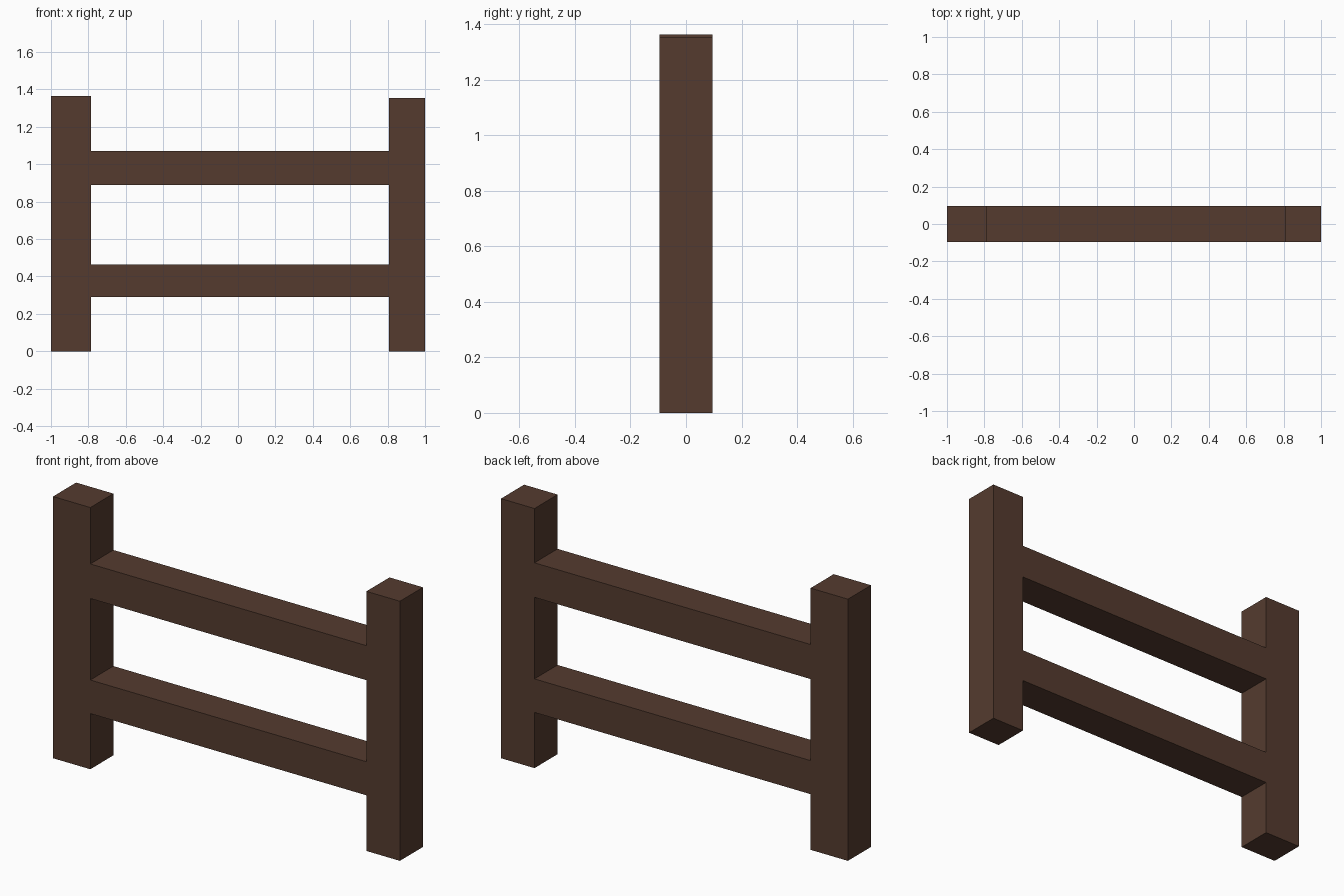
import bpy, bmesh

if "Cube" in bpy.data.objects:
    bpy.data.objects.remove(bpy.data.objects["Cube"])

HALF_DEPTH = 0.095
LEFT = (-1.0, -0.785)
RIGHT = (0.807, 1.0)
LEVELS = [0.0, 0.29, 0.465, 0.89, 1.07]   # undersides and tops of both rails

wood = bpy.data.materials.new("dark_brown_wood")
wood.diffuse_color = (0.09, 0.044, 0.028, 1)
wood.use_nodes = True
wood.node_tree.nodes["Principled BSDF"].inputs["Base Color"].default_value = wood.diffuse_color

bm = bmesh.new()


def panel(x, z0, z1):
    """Front-facing rectangle of the fence outline."""
    corners = [(x[0], z0), (x[1], z0), (x[1], z1), (x[0], z1)]
    bm.faces.new([bm.verts.new((cx, -HALF_DEPTH, cz)) for cx, cz in corners])


# Posts, split at the rail heights so the joints are flush and welded
for x, top in ((LEFT, 1.364), (RIGHT, 1.353)):
    zs = LEVELS + [top]
    for z0, z1 in zip(zs, zs[1:]):
        panel(x, z0, z1)

# Two rails between the posts
for i in (1, 3):
    panel((LEFT[1], RIGHT[0]), LEVELS[i], LEVELS[i + 1])

# Weld and extrude the outline to full depth
bmesh.ops.remove_doubles(bm, verts=bm.verts[:], dist=0.0001)
ext = bmesh.ops.extrude_face_region(bm, geom=bm.faces[:], use_keep_orig=True)
moved = [v for v in ext["geom"] if isinstance(v, bmesh.types.BMVert)]
bmesh.ops.translate(bm, verts=moved, vec=(0, 2 * HALF_DEPTH, 0))
bmesh.ops.recalc_face_normals(bm, faces=bm.faces[:])

mesh = bpy.data.meshes.new("fence_section")
bm.to_mesh(mesh)
bm.free()
mesh.materials.append(wood)
fence = bpy.data.objects.new("fence_section", mesh)
bpy.context.collection.objects.link(fence)
